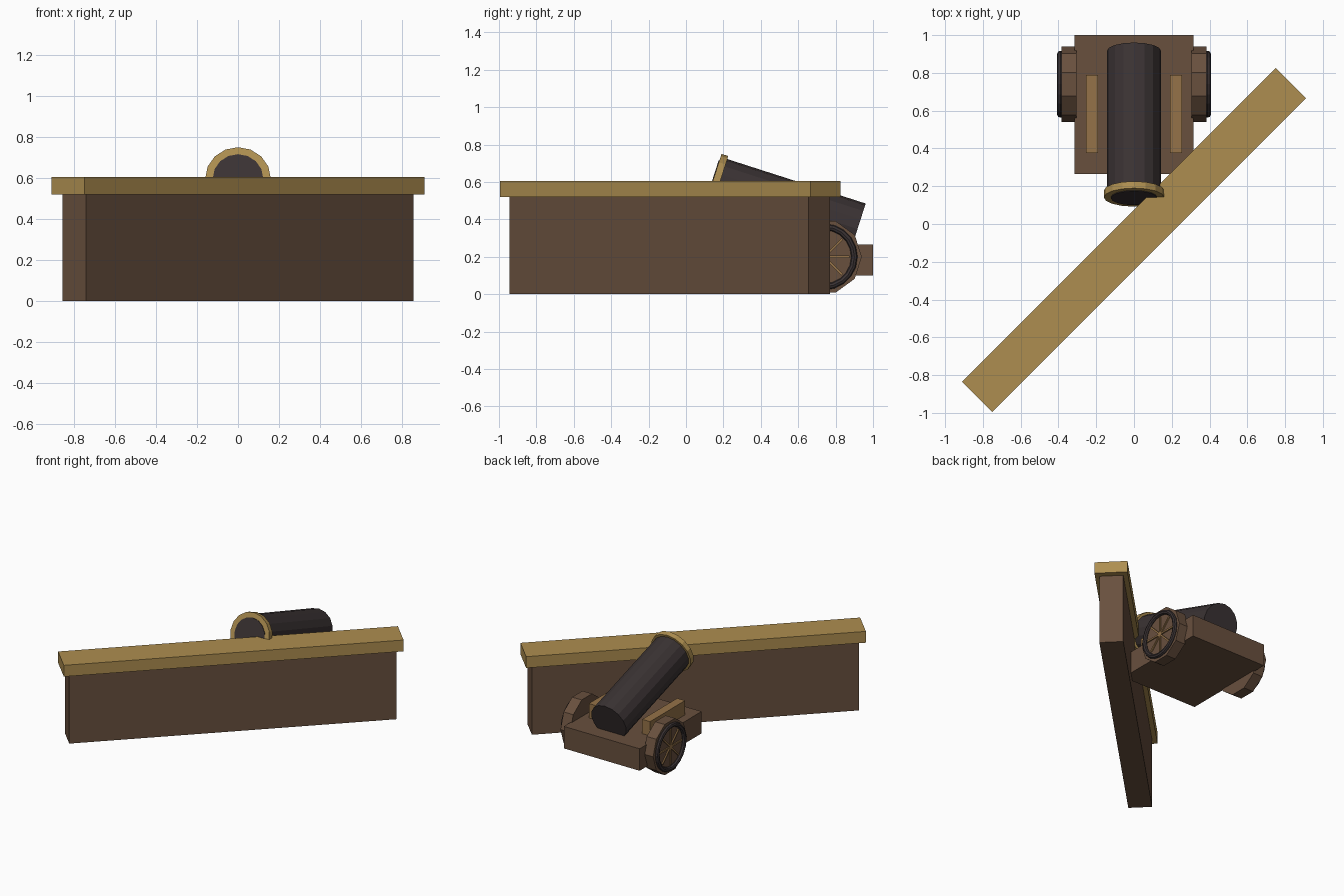
import bpy
from math import radians, sin, cos, pi
from mathutils import Vector

cube = bpy.data.objects.get("Cube")
if cube:
    bpy.data.objects.remove(cube, do_unlink=True)


def material(name, rgb):
    m = bpy.data.materials.new(name)
    m.use_nodes = True
    color = (*rgb, 1)
    m.diffuse_color = color
    bsdf = m.node_tree.nodes["Principled BSDF"]
    bsdf.inputs["Base Color"].default_value = color
    bsdf.inputs["Roughness"].default_value = 0.8
    return m


dark_wood = material("dark wood", (0.14, 0.08, 0.048))
light_wood = material("light wood", (0.30, 0.17, 0.065))
gold = material("dull gold", (0.42, 0.27, 0.08))
iron = material("black iron", (0.042, 0.032, 0.033))


def finish(name, mat):
    ob = bpy.context.object
    ob.name = name
    ob.data.materials.append(mat)
    return ob


def box(name, size, center, mat, rot=(0, 0, 0)):
    bpy.ops.mesh.primitive_cube_add(size=1, location=center, rotation=rot)
    ob = finish(name, mat)
    ob.scale = size
    return ob


def cylinder(name, radius, depth, center, rot, mat, sides):
    bpy.ops.mesh.primitive_cylinder_add(vertices=sides, radius=radius, depth=depth,
                                        location=center, rotation=rot)
    return finish(name, mat)


# Diagonal wall and its coping
turn = (0, 0, radians(45))
box("wall", (2.26, 0.163, 0.52), (0, -0.087, 0.26), dark_wood, turn)
box("wall_coping", (2.348, 0.226, 0.085), (0, -0.085, 0.5625), gold, turn)

# Carriage
box("carriage_bed", (0.63, 0.735, 0.165), (0, 0.6325, 0.1825), dark_wood)

# Barrel, tilted up towards the front
tilt = radians(17.8)
aim = Vector((0, -cos(tilt), sin(tilt)))
barrel_rot = (pi / 2 - tilt, 0, 0)
muzzle = Vector((0, 0.141, 0.598))
length = 0.815
cylinder("barrel", 0.143, length - 0.01, muzzle - aim * (length + 0.01) / 2,
         barrel_rot, iron, 16)
cylinder("muzzle_ring", 0.16, 0.038, muzzle - aim * 0.019, barrel_rot, gold, 16)
cylinder("bore", 0.123, 0.008, muzzle, barrel_rot, iron, 16)

# Cheeks and wheels on both sides
for side, s in (("left", 1), ("right", -1)):
    box(side + "_cheek", (0.065, 0.415, 0.115), (s * 0.222, 0.5825, 0.315), light_wood)
    hub = Vector((s * 0.345, 0.74, 0.2))
    axle_rot = (0, pi / 2, 0)
    cylinder(side + "_wheel", 0.2, 0.08, hub, axle_rot, dark_wood, 10)
    bpy.ops.mesh.primitive_torus_add(major_segments=20, minor_segments=8,
                                     major_radius=0.16, minor_radius=0.017,
                                     location=hub + Vector((s * 0.045, 0, 0)),
                                     rotation=axle_rot)
    finish(side + "_wheel_rim", iron)
    for i in range(4):
        box(f"{side}_spoke_{i + 1}", (0.012, 0.27, 0.012),
            hub + Vector((s * 0.043, 0, 0)), light_wood, (i * pi / 4, 0, 0))
